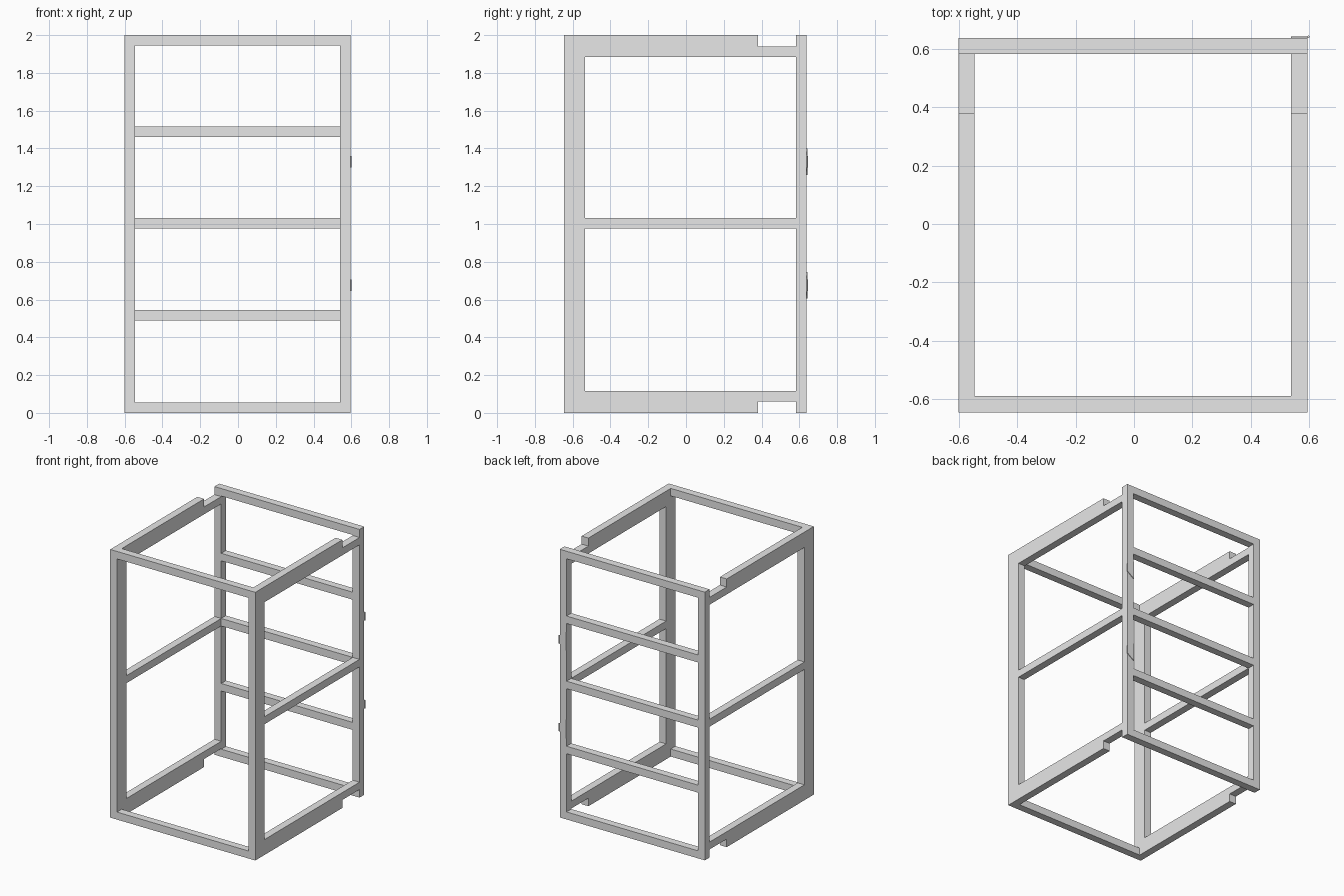
import bpy, bmesh
from mathutils import Vector

cube = bpy.data.objects.get("Cube")
if cube:
    bpy.data.objects.remove(cube, do_unlink=True)

# Overall frame limits, bar thickness and depth of the wide members
X0, X1 = -0.602, 0.595
Y0, Y1 = -0.646, 0.638
T, WIDE, TOP = 0.056, 0.11, 2.0
NOTCH_Y = 0.38

grey = bpy.data.materials.new("plain grey")
grey.use_nodes = True
grey.diffuse_color = (0.8, 0.8, 0.8, 1)
grey.node_tree.nodes["Principled BSDF"].inputs["Base Color"].default_value = (0.8, 0.8, 0.8, 1)


def prism(name, points, offset):
    """Extrude a flat outline along an offset vector."""
    bm = bmesh.new()
    face = bm.faces.new([bm.verts.new(p) for p in points])
    grown = bmesh.ops.extrude_face_region(bm, geom=[face])["geom"]
    moved = [v for v in grown if isinstance(v, bmesh.types.BMVert)]
    bmesh.ops.translate(bm, verts=moved, vec=Vector(offset))
    bmesh.ops.recalc_face_normals(bm, faces=bm.faces)
    mesh = bpy.data.meshes.new(name)
    bm.to_mesh(mesh)
    bm.free()
    mesh.materials.append(grey)
    obj = bpy.data.objects.new(name, mesh)
    bpy.context.collection.objects.link(obj)
    return obj


def bar(name, x, y, z):
    """Square-cut bar given its limits on each axis."""
    outline = [(x[0], y[0], z[0]), (x[1], y[0], z[0]),
               (x[1], y[1], z[0]), (x[0], y[1], z[0])]
    return prism(name, outline, (0, 0, z[1] - z[0]))


# Posts and side rails, the same on both sides
for side, x in (("right", X0), ("left", X1 - T)):
    span = (x, x + T)
    bar(f"{side}_front_post", span, (Y0, Y0 + WIDE), (0, TOP))
    bar(f"{side}_back_post", span, (Y1 - T, Y1), (0, TOP))
    ya, yb = Y0 + WIDE, Y1 - T
    bar(f"{side}_middle_rail", span, (ya, yb), (1 - T / 2 + 0.003, 1 + T / 2 + 0.003))
    # Deep rails with the outer edge notched beside the back frame
    profile = [(ya, 0), (NOTCH_Y, 0), (NOTCH_Y, 0.06), (yb, 0.06), (yb, 0.115), (ya, 0.115)]
    prism(f"{side}_bottom_rail", [(x, y, z) for y, z in profile], (T, 0, 0))
    prism(f"{side}_top_rail", [(x, y, TOP - z) for y, z in profile], (T, 0, 0))

# Cross bars of the front and back frames
inner = (X0 + T, X1 - T)
for end, z in (("bottom", 0), ("top", TOP - T)):
    bar(f"front_{end}_bar", inner, (Y0, Y0 + T), (z, z + T))
    bar(f"back_{end}_bar", inner, (Y1 - T, Y1), (z, z + T))
for label, z in (("lower", 0.49), ("middle", 0.975), ("upper", 1.461)):
    bar(f"back_{label}_bar", inner, (Y1 - T, Y1), (z, z + T))

# Two small hinges on the left back post: tapered leaf and round pin
for label, z in (("lower", 0.675), ("upper", 1.33)):
    leaf = [(X1 - T, z - 0.07), (X1, z - 0.03), (X1, z + 0.03), (X1 - T, z + 0.07)]
    prism(f"{label}_hinge_leaf", [(px, Y1, pz) for px, pz in leaf], (0, 0.005, 0))
    bpy.ops.mesh.primitive_cylinder_add(vertices=12, radius=0.004, depth=0.06,
                                        location=(X1 + 0.003, Y1 + 0.004, z))
    pin = bpy.context.object
    pin.name = f"{label}_hinge_pin"
    pin.data.materials.append(grey)
    bpy.ops.object.shade_smooth_by_angle()
